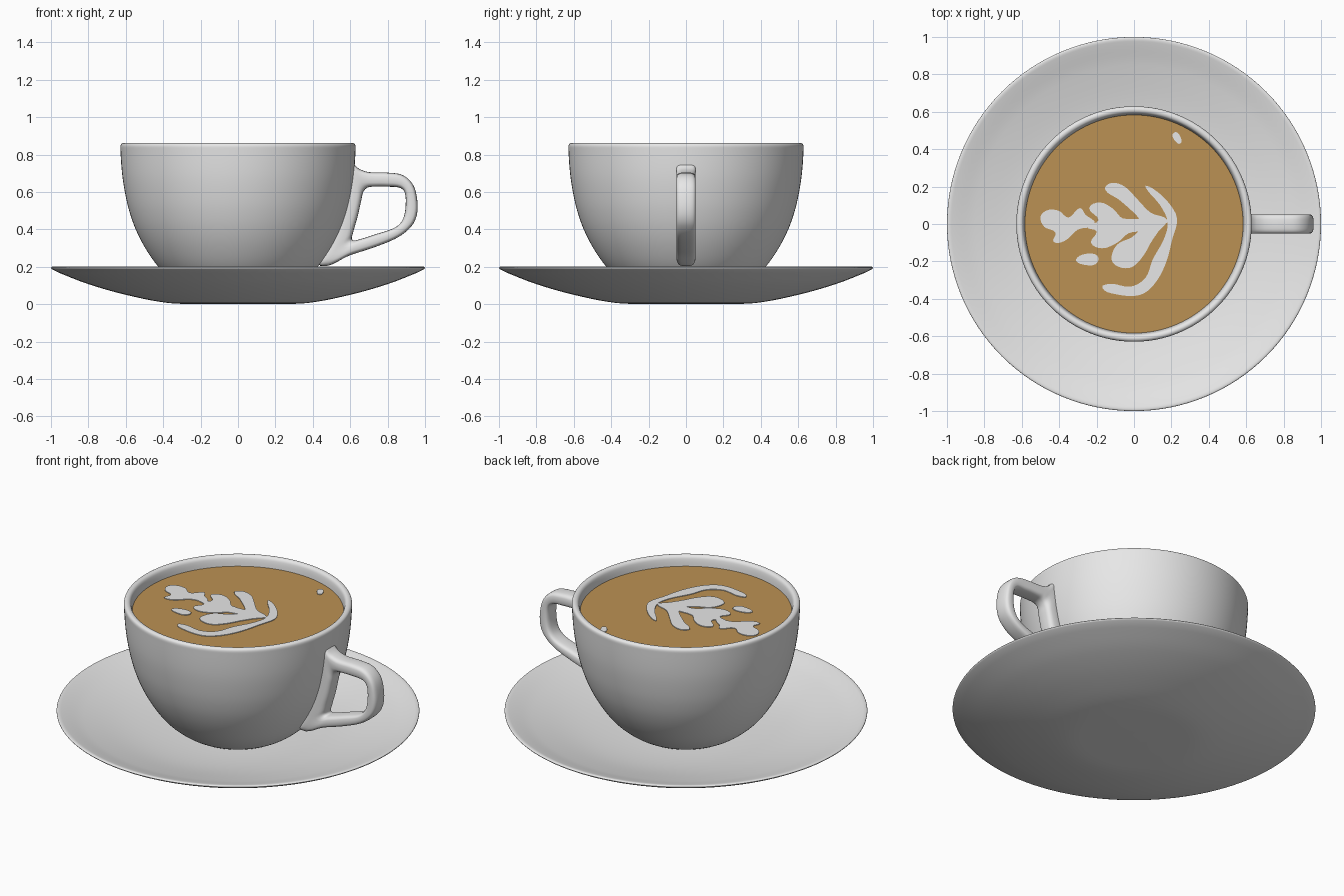
import bpy, bmesh, math
from mathutils import Vector
from mathutils.geometry import interpolate_bezier

if "Cube" in bpy.data.objects:
    bpy.data.objects.remove(bpy.data.objects["Cube"])


def material(name, rgb):
    m = bpy.data.materials.new(name)
    m.diffuse_color = (*rgb, 1)
    m.use_nodes = True
    m.node_tree.nodes["Principled BSDF"].inputs["Base Color"].default_value = m.diffuse_color
    return m


WHITE = material("white_porcelain", (0.8, 0.8, 0.8))
BROWN = material("coffee_brown", (0.50, 0.285, 0.087))


def smooth(pts, res, closed):
    """Smooth curve through 2D points; returns a list of Vectors."""
    p = [Vector((a, b, 0)) for a, b in pts]
    n = len(p)
    if closed:
        d = [(p[(i + 1) % n] - p[i - 1]).normalized() for i in range(n)]
    else:
        d = [(p[min(i + 1, n - 1)] - p[max(i - 1, 0)]).normalized() for i in range(n)]
    out = []
    for i in range(n if closed else n - 1):
        j = (i + 1) % n
        s = (p[j] - p[i]).length / 3
        out += interpolate_bezier(p[i], p[i] + d[i] * s, p[j] - d[j] * s, p[j], res + 1)[:-1]
    return out if closed else out + [p[-1]]


def finish(name, bm, mat, angle=40):
    bmesh.ops.remove_doubles(bm, verts=bm.verts[:], dist=1e-5)
    bmesh.ops.recalc_face_normals(bm, faces=bm.faces[:])
    me = bpy.data.meshes.new(name)
    bm.to_mesh(me)
    bm.free()
    me.materials.append(mat)
    ob = bpy.data.objects.new(name, me)
    bpy.context.collection.objects.link(ob)
    bpy.ops.object.select_all(action='DESELECT')
    ob.select_set(True)
    bpy.context.view_layer.objects.active = ob
    bpy.ops.object.shade_smooth_by_angle(angle=math.radians(angle))
    return ob


def skin(bm, rings, close_rings):
    """Quads between successive closed rings of points."""
    vs = [[bm.verts.new(c) for c in r] for r in rings]
    m = len(rings[0])
    for i in range(len(vs) if close_rings else len(vs) - 1):
        a, b = vs[i], vs[(i + 1) % len(vs)]
        for k in range(m):
            l = (k + 1) % m
            bm.faces.new((a[k], a[l], b[l], b[k]))


def lathe(name, profile, mat, seg=128, res=5):
    bm = bmesh.new()
    rings = [[(max(q.x, 0) * math.cos(2 * math.pi * k / seg),
               max(q.x, 0) * math.sin(2 * math.pi * k / seg), q.y) for k in range(seg)]
             for q in smooth(profile, res, False)]
    skin(bm, rings, False)
    return finish(name, bm, mat)


# Saucer: shallow dish with a thin rounded lip
lathe("saucer", [(0, 0), (0.2, 0.001), (0.38, 0.007), (0.6, 0.05), (0.8, 0.107), (0.95, 0.165),
                 (0.993, 0.186), (1.0, 0.194), (0.993, 0.2), (0.975, 0.198), (0.85, 0.16),
                 (0.6, 0.105), (0.35, 0.082), (0, 0.08)], WHITE)

# Cup: rounded bowl with wall thickness
lathe("cup", [(0, 0.072), (0.24, 0.074), (0.29, 0.092), (0.36, 0.138), (0.43, 0.205), (0.496, 0.3),
              (0.547, 0.4), (0.582, 0.5), (0.605, 0.6), (0.62, 0.7), (0.629, 0.83), (0.627, 0.852),
              (0.614, 0.861), (0.598, 0.857), (0.589, 0.842), (0.583, 0.8), (0.575, 0.7),
              (0.54, 0.5), (0.45, 0.3), (0.3, 0.16), (0, 0.13)], WHITE)

# Coffee surface
lathe("coffee", [(0, 0.8), (0.585, 0.8)], BROWN, res=1)

# Handle: closed loop, outer outline paired with the outline of the finger hole (x, z)
outer = [(0.58, 0.77), (0.645, 0.725), (0.70, 0.706), (0.80, 0.703), (0.88, 0.69), (0.935, 0.64),
         (0.958, 0.56), (0.957, 0.48), (0.93, 0.42), (0.86, 0.36), (0.74, 0.308), (0.60, 0.262),
         (0.44, 0.205), (0.47, 0.30), (0.53, 0.45), (0.57, 0.62)]
inner = [(0.67, 0.60), (0.69, 0.622), (0.72, 0.628), (0.80, 0.628), (0.865, 0.622), (0.89, 0.60),
         (0.897, 0.55), (0.89, 0.48), (0.87, 0.435), (0.83, 0.405), (0.74, 0.375), (0.65, 0.347),
         (0.612, 0.343), (0.615, 0.38), (0.64, 0.47), (0.66, 0.56)]


def rounded(v):
    return math.copysign(abs(v) ** 0.6, v)


bm = bmesh.new()
rings = []
for o, i in zip(smooth(outer, 5, True), smooth(inner, 5, True)):
    c, h = (o + i) / 2, (o - i) / 2
    ring = []
    for k in range(24):
        a = 2 * math.pi * k / 24
        q = c + h * rounded(math.cos(a))
        ring.append((q.x, 0.052 * rounded(math.sin(a)), q.y))
    rings.append(ring)
skin(bm, rings, True)
finish("handle", bm, WHITE, 60)


# Milk foam pattern: thin plates on the coffee
def foam(name, pts):
    bm = bmesh.new()
    loop = smooth(pts, 4, True)
    top = [bm.verts.new((q.x, q.y, 0.804)) for q in loop]
    low = [bm.verts.new((q.x, q.y, 0.799)) for q in loop]
    bm.faces.new(top)
    for k in range(len(top)):
        l = (k + 1) % len(top)
        bm.faces.new((top[k], low[k], low[l], top[l]))
    finish(name, bm, WHITE, 20)


foam("foam_tip_leaf", [(-0.5, 0.04), (-0.46, 0.075), (-0.40, 0.07), (-0.35, 0.035), (-0.29, 0.085),
                       (-0.26, 0.05), (-0.21, 0.0), (-0.3, -0.03), (-0.37, -0.09), (-0.43, -0.095),
                       (-0.42, -0.045), (-0.48, -0.015)])
foam("foam_middle_leaf", [(-0.24, 0.085), (-0.18, 0.115), (-0.11, 0.08), (-0.06, 0.03), (0.07, 0.02),
                          (0.05, -0.03), (-0.03, -0.05), (-0.09, -0.1), (-0.17, -0.13),
                          (-0.23, -0.1), (-0.2, -0.04), (-0.25, -0.015), (-0.19, 0.02)])
foam("foam_upper_leaf", [(-0.155, 0.185), (-0.12, 0.22), (-0.05, 0.2), (0.02, 0.13), (0.09, 0.06),
                         (0.18, 0.02), (0.13, -0.01), (0.06, 0.0), (0.0, 0.06), (-0.08, 0.13)])
foam("foam_lower_leaf", [(0.17, 0.02), (0.13, -0.04), (0.09, -0.1), (0.05, -0.17), (-0.01, -0.23),
                         (-0.08, -0.23), (-0.12, -0.19), (-0.09, -0.11), (-0.01, -0.07), (0.07, 0.0)])
foam("foam_outer_band", [(-0.17, -0.34), (-0.12, -0.32), (-0.02, -0.335), (0.06, -0.29), (0.1, -0.19),
                         (0.16, -0.08), (0.18, 0.01), (0.14, 0.1), (0.06, 0.2), (0.1, 0.19),
                         (0.18, 0.12), (0.23, 0.03), (0.205, -0.08), (0.17, -0.21), (0.11, -0.32),
                         (0.03, -0.38), (-0.1, -0.375)])
foam("foam_small_spot", [(-0.31, -0.19), (-0.26, -0.16), (-0.195, -0.17), (-0.205, -0.215), (-0.28, -0.215)])
foam("foam_tiny_spot", [(0.205, 0.475), (0.23, 0.49), (0.255, 0.44), (0.235, 0.43)])
